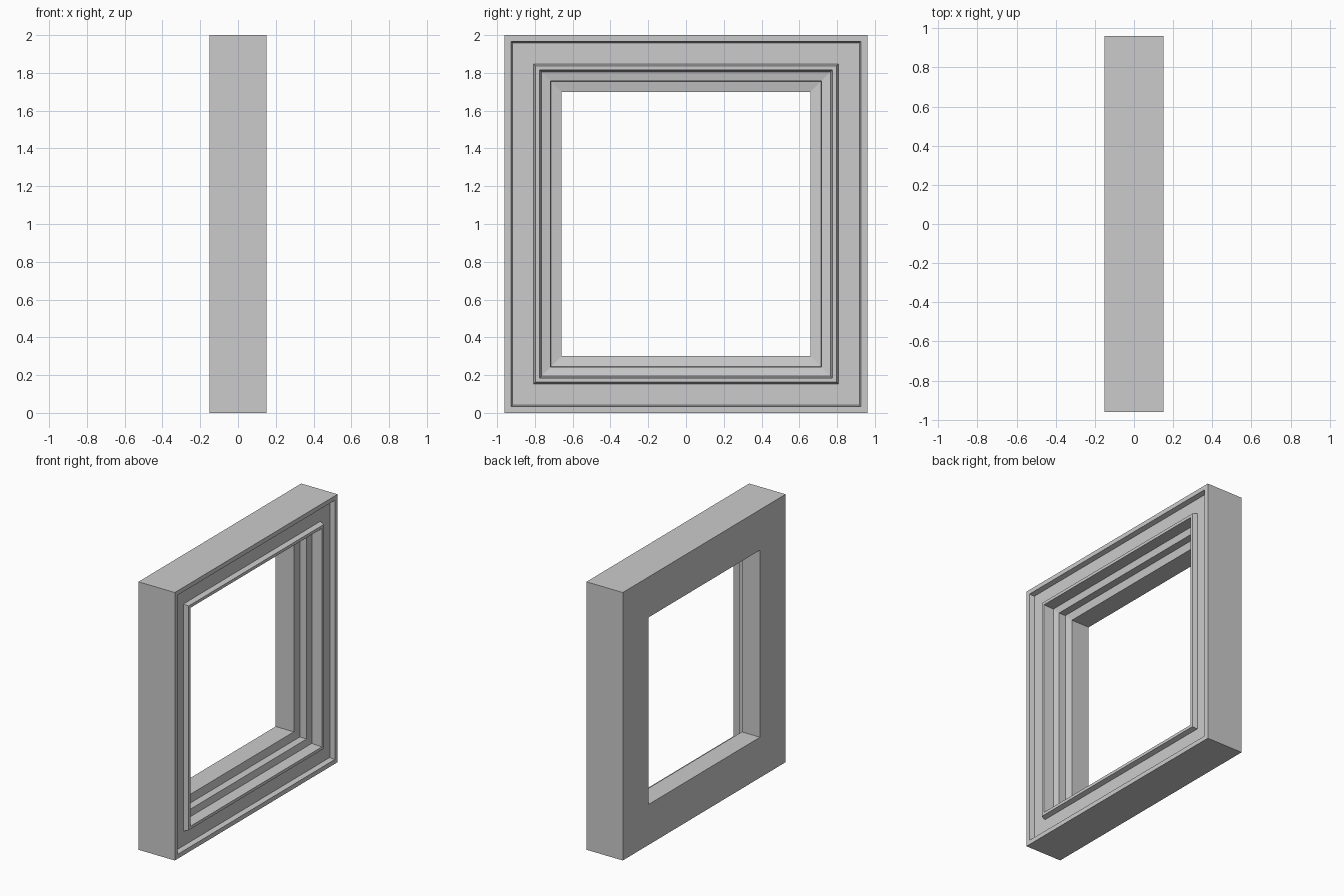
import bpy, bmesh

if "Cube" in bpy.data.objects:
    bpy.data.objects.remove(bpy.data.objects["Cube"])

HALF_W, HEIGHT = 0.96, 2.0

# Moulding cross-section: (inset from the outer edge, x depth)
PROFILE = [
    (0.0, -0.15), (0.0, 0.15),            # outer side
    (0.033, 0.15), (0.042, 0.115),        # raised outer lip
    (0.153, 0.115), (0.163, 0.15),        # recessed band, bead
    (0.185, 0.15), (0.194, 0.073),        # bead top and inner wall
    (0.243, 0.064), (0.245, 0.010),       # middle step
    (0.302, 0.0), (0.302, -0.15),         # inner step and opening
]


def ring(bm, inset, x):
    y = HALF_W - inset
    lo, hi = inset, HEIGHT - inset
    return [bm.verts.new((x, a, b)) for a, b in ((-y, lo), (y, lo), (y, hi), (-y, hi))]


# Sweep the profile around the rectangle with mitred corners
bm = bmesh.new()
rings = [ring(bm, d, x) for d, x in PROFILE]
for i, a in enumerate(rings):
    b = rings[(i + 1) % len(rings)]
    for j in range(4):
        k = (j + 1) % 4
        bm.faces.new((a[j], a[k], b[k], b[j]))
bmesh.ops.recalc_face_normals(bm, faces=bm.faces)

mesh = bpy.data.meshes.new("window_frame")
bm.to_mesh(mesh)
bm.free()
frame = bpy.data.objects.new("window_frame", mesh)
bpy.context.collection.objects.link(frame)
